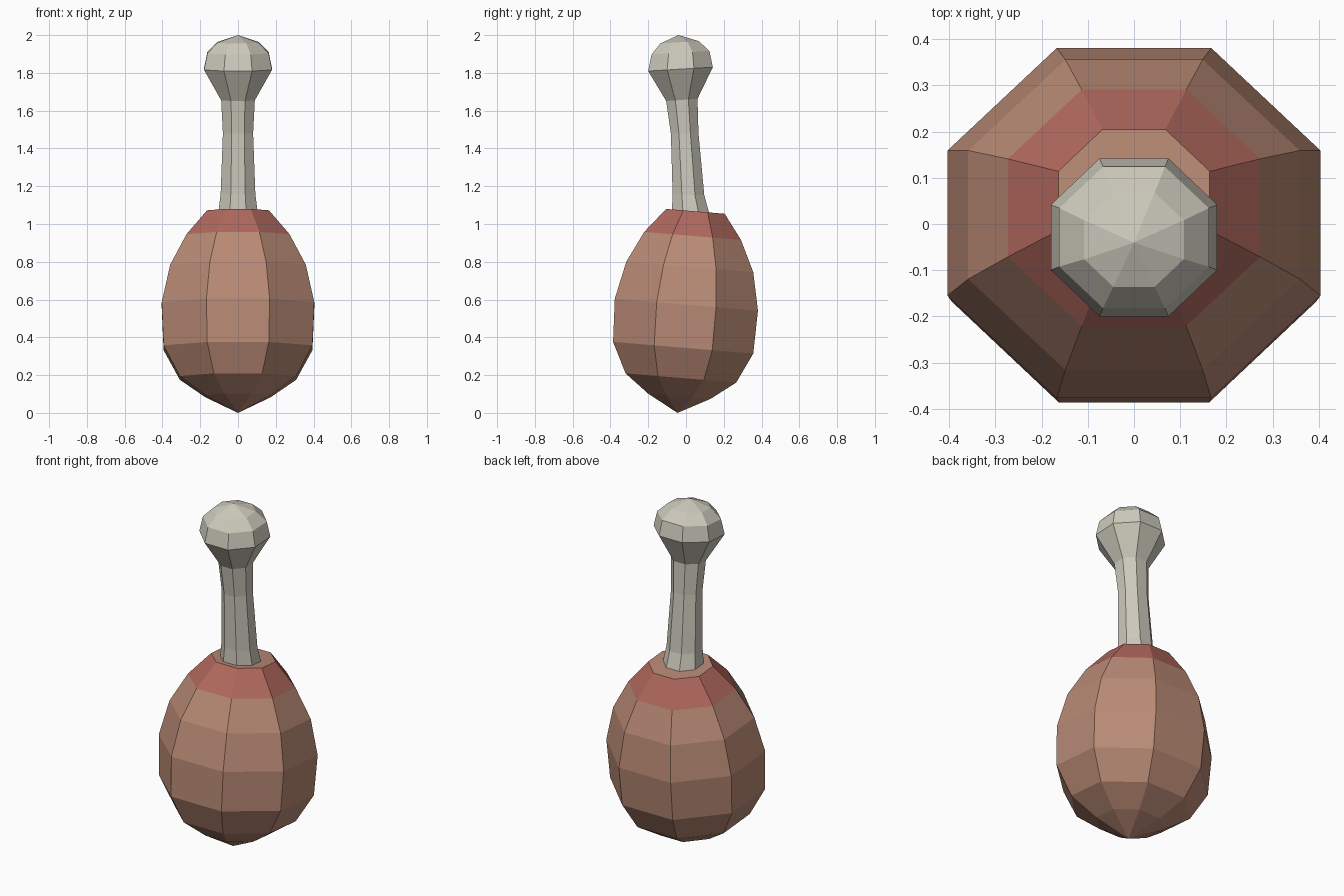
import bpy, bmesh
from math import cos, sin, pi

if "Cube" in bpy.data.objects:
    bpy.data.objects.remove(bpy.data.objects["Cube"])

SIDES = 8


def material(name, colour):
    m = bpy.data.materials.new(name)
    m.diffuse_color = (*colour, 1)
    m.use_nodes = True
    m.node_tree.nodes["Principled BSDF"].inputs["Base Color"].default_value = m.diffuse_color
    return m


def loft(name, rings, mats, low_tip=None, high_tip=None, band=None):
    """Octagonal loft; ring = (y, z, half width x, half width y, slope dz/dy)."""
    bm = bmesh.new()
    loops = []
    for y, z, rx, ry, slope in rings:
        loop = []
        for i in range(SIDES):
            a = 2 * pi * (i + 0.5) / SIDES
            dy = ry * sin(a) / cos(pi / SIDES)
            loop.append(bm.verts.new((rx * cos(a) / cos(pi / SIDES), y + dy, z + slope * dy)))
        loops.append(loop)
    for k, (lo, hi) in enumerate(zip(loops, loops[1:])):
        for i in range(SIDES):
            j = (i + 1) % SIDES
            f = bm.faces.new((lo[i], lo[j], hi[j], hi[i]))
            f.material_index = 1 if k == band else 0
    # Close each end with a pointed fan or a flat cap
    for loop, tip in ((loops[0], low_tip), (loops[-1], high_tip)):
        if tip:
            p = bm.verts.new((0, *tip))
            for i in range(SIDES):
                bm.faces.new((loop[i], loop[(i + 1) % SIDES], p))
        else:
            bm.faces.new(loop)
    bmesh.ops.recalc_face_normals(bm, faces=bm.faces)
    me = bpy.data.meshes.new(name)
    bm.to_mesh(me)
    bm.free()
    for m in mats:
        me.materials.append(m)
    ob = bpy.data.objects.new(name, me)
    bpy.context.collection.objects.link(ob)
    return ob


brown = material("brown", (0.485, 0.254, 0.178))
red = material("red", (0.43, 0.138, 0.109))
grey = material("warm_grey", (0.61, 0.59, 0.50))

# Shaker bulb, leaning slightly back, with a red band under its flat top
T = -0.083
loft("shaker_bulb", [
    (-0.035, 0.088, 0.172, 0.165, T),
    (-0.027, 0.185, 0.308, 0.293, T),
    (-0.015, 0.345, 0.394, 0.371, T),
    (0.002, 0.573, 0.404, 0.379, T),
    (0.020, 0.773, 0.359, 0.336, T),
    (0.035, 0.937, 0.273, 0.256, T),
    (0.050, 1.067, 0.164, 0.155, T),
], [brown, red], low_tip=(-0.045, 0.0), band=5)

# Handle bending forward, ending in a knob
loft("handle", [
    (0.027, 1.045, 0.106, 0.102, -0.08),
    (0.013, 1.155, 0.092, 0.084, -0.06),
    (-0.007, 1.48, 0.080, 0.073, 0.03),
    (-0.022, 1.657, 0.089, 0.083, 0.07),
    (-0.029, 1.820, 0.180, 0.171, 0.06),
    (-0.029, 1.907, 0.162, 0.153, 0.06),
    (-0.034, 1.962, 0.108, 0.102, 0.06),
], [grey], high_tip=(-0.04, 2.0))
